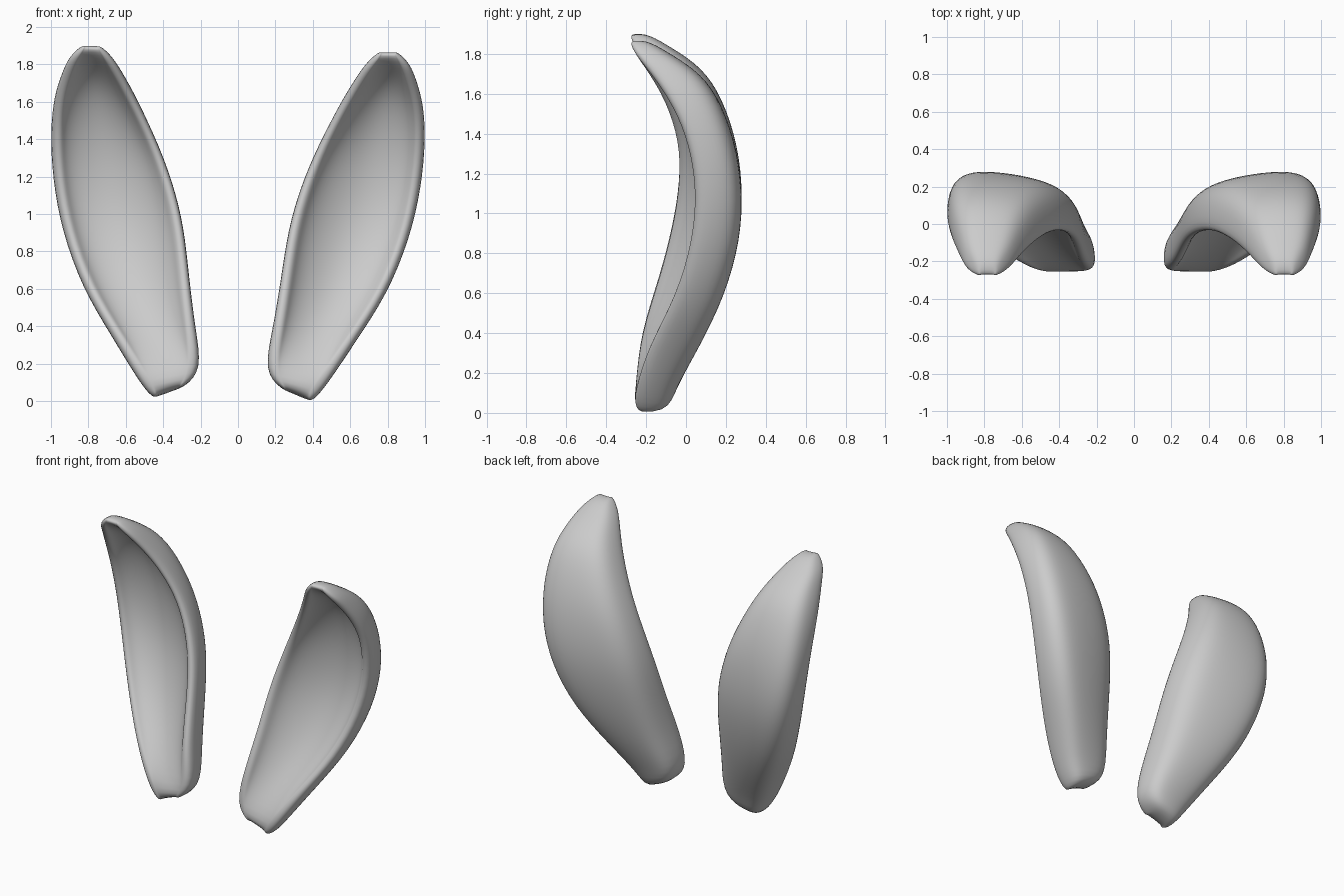
import bpy, bmesh, math
from mathutils import Vector, Matrix

if "Cube" in bpy.data.objects:
    bpy.data.objects.remove(bpy.data.objects["Cube"])

# rows from base to tip: inner rim xyz, outer rim xyz, back ridge yz, wall thickness
ROWS = [
    (.23, -.24, .07, .40, -.24, -.005, -.08, .02, .17),
    (.13, -.24, .16, .49, -.25, .10, -.05, .12, .20),
    (.18, -.225, .40, .64, -.175, .33, .068, .34, .18),
    (.222, -.14, .66, .805, -.04, .57, .185, .60, .15),
    (.258, -.07, .92, .928, .05, .87, .262, .88, .13),
    (.325, -.03, 1.15, .99, .065, 1.15, .278, 1.12, .13),
    (.415, -.03, 1.36, 1.012, .01, 1.40, .25, 1.36, .13),
    (.53, -.10, 1.57, 1.0, -.08, 1.58, .16, 1.60, .12),
    (.615, -.185, 1.71, .96, -.175, 1.71, .05, 1.725, .12),
    (.68, -.25, 1.805, .925, -.25, 1.80, -.10, 1.815, .12),
    (.75, -.27, 1.865, .855, -.27, 1.865, -.20, 1.873, .085),
]
N, P_BACK, P_FRONT = 8, 3.2, 1.8


def arc(a, b, bulge, p):
    """Rounded curve from rim a to rim b, pushed out by bulge."""
    pts = []
    for i in range(N + 1):
        t = math.pi * i / N
        c, s = math.cos(t), max(math.sin(t), 0)
        u = .5 - .5 * math.copysign(abs(c) ** (2 / p), c)
        pts.append(a.lerp(b, u) + bulge * s ** (2 / p))
    return pts


def section(r):
    a, b = Vector(r[0:3]), Vector(r[3:6])
    mid = (a + b) / 2
    bulge = Vector((mid.x, r[6], r[7])) - mid
    inner = bulge * (1 - r[8] / bulge.length)
    inset = min(.06 / (b - a).length, .2)
    lip = bulge.normalized() * -.012
    front = arc(a.lerp(b, inset) + lip, b.lerp(a, inset) + lip, inner, P_FRONT)
    return arc(a, b, bulge, P_BACK) + front[::-1]


def ear(name, matrix):
    bm = bmesh.new()
    rings = [[bm.verts.new(matrix @ p) for p in section(r)] for r in ROWS]
    n = len(rings[0])
    for lo, hi in zip(rings, rings[1:]):
        for i in range(n):
            j = (i + 1) % n
            bm.faces.new((lo[i], lo[j], hi[j], hi[i]))
    # close base and tip with strips between back and front curves
    for ring in (rings[0], rings[-1]):
        for i in range(N):
            bm.faces.new((ring[i], ring[i + 1], ring[n - 2 - i], ring[n - 1 - i]))
    bmesh.ops.recalc_face_normals(bm, faces=bm.faces)
    for f in bm.faces:
        f.smooth = True
    me = bpy.data.meshes.new(name)
    bm.to_mesh(me)
    bm.free()
    ob = bpy.data.objects.new(name, me)
    bpy.context.collection.objects.link(ob)
    sub = ob.modifiers.new("smooth", 'SUBSURF')
    sub.levels = sub.render_levels = 2
    return ob


# right ear, and a mirrored left ear turned slightly more upright
ear("right_ear", Matrix.Identity(4))
ear("left_ear", Matrix.Translation((-.60, 0, .955))
    @ Matrix.Rotation(math.radians(2.4), 4, 'Y')
    @ Matrix.Translation((.58, 0, -.93))
    @ Matrix.Scale(-1, 4, (1, 0, 0)))
